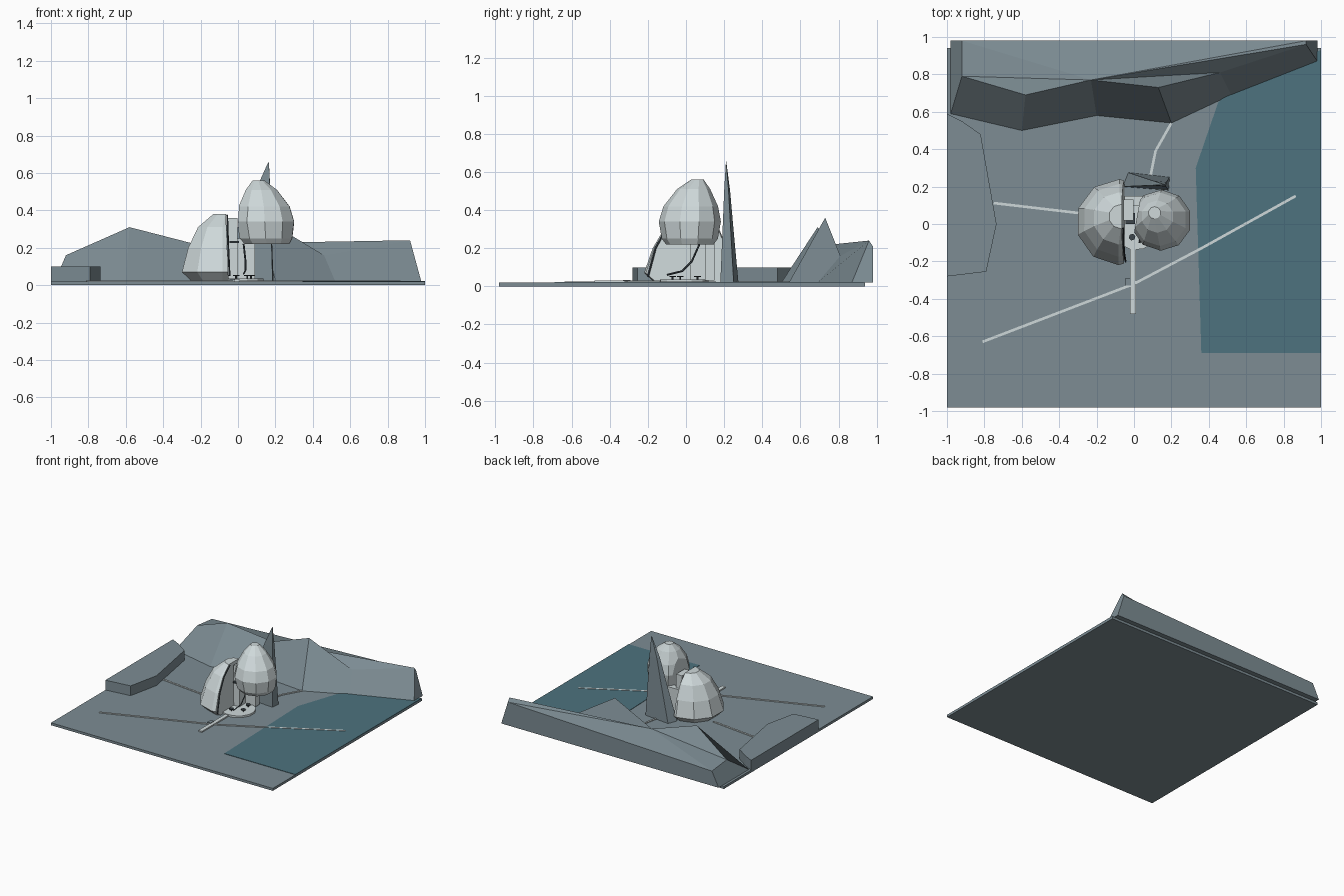
import bpy, bmesh, math
from mathutils import Vector

if "Cube" in bpy.data.objects:
    bpy.data.objects.remove(bpy.data.objects["Cube"])


def material(name, rgb):
    m = bpy.data.materials.new(name)
    m.diffuse_color = (*rgb, 1)
    m.use_nodes = True
    m.node_tree.nodes["Principled BSDF"].inputs["Base Color"].default_value = m.diffuse_color
    return m


STONE = material("slate_stone", (0.205, 0.265, 0.295))
WATER = material("deep_water", (0.074, 0.17, 0.21))
SHELL = material("pale_shell", (0.62, 0.69, 0.70))
DARK = material("dark_trim", (0.045, 0.06, 0.07))


def finish(bm, name, mat):
    bmesh.ops.recalc_face_normals(bm, faces=bm.faces)
    me = bpy.data.meshes.new(name)
    bm.to_mesh(me)
    bm.free()
    me.materials.append(mat)
    ob = bpy.data.objects.new(name, me)
    bpy.context.collection.objects.link(ob)
    return ob


def loft(name, rings, mat, clip=None):
    """Skin a stack of equal-length rings, cap both ends, optionally slice by a plane."""
    bm = bmesh.new()
    vs = [[bm.verts.new(p) for p in ring] for ring in rings]
    n = len(rings[0])
    for a, b in zip(vs, vs[1:]):
        for i in range(n):
            j = (i + 1) % n
            bm.faces.new((a[i], a[j], b[j], b[i]))
    bm.faces.new(vs[0][::-1])
    bm.faces.new(vs[-1])
    if clip:
        co, no = clip
        geom = bm.verts[:] + bm.edges[:] + bm.faces[:]
        cut = bmesh.ops.bisect_plane(bm, geom=geom, plane_co=co, plane_no=no, clear_outer=True)
        edges = [e for e in cut["geom_cut"] if isinstance(e, bmesh.types.BMEdge)]
        bmesh.ops.holes_fill(bm, edges=edges, sides=0)
    return finish(bm, name, mat)


def prism(name, outline, z0, z1, mat):
    return loft(name, [[(x, y, z) for x, y in outline] for z in (z0, z1)], mat)


def box(name, x0, x1, y0, y1, z0, z1, mat):
    return prism(name, [(x0, y0), (x1, y0), (x1, y1), (x0, y1)], z0, z1, mat)


def circle(cx, cy, z, r, n=10, turn=0.3):
    return [(cx + r * math.cos(turn + math.tau * i / n),
             cy + r * math.sin(turn + math.tau * i / n), z) for i in range(n)]


def path(name, pts, width, z1=0.026):
    """Thin strip with mitred joints following a line on the ground."""
    left, right = [], []
    for i, p in enumerate(pts):
        a, b = Vector(pts[max(i - 1, 0)]), Vector(pts[min(i + 1, len(pts) - 1)])
        d = (b - a).normalized()
        off = Vector((-d.y, d.x)) * width / 2
        left.append(tuple(Vector(p) + off))
        right.append(tuple(Vector(p) - off))
    prism(name, right + left[::-1], 0.018, z1, SHELL)


def rod(name, pts, radius, mat):
    cu = bpy.data.curves.new(name, "CURVE")
    cu.dimensions = "3D"
    cu.bevel_depth = radius
    cu.bevel_resolution = 0
    cu.use_fill_caps = True
    sp = cu.splines.new("POLY")
    sp.points.add(len(pts) - 1)
    for q, p in zip(sp.points, pts):
        q.co = (*p, 1)
    cu.materials.append(mat)
    ob = bpy.data.objects.new(name, cu)
    bpy.context.collection.objects.link(ob)


# Ground slab, lake and low terrace
box("ground_slab", -1, 1, -0.98, 0.94, 0, 0.02, STONE)
prism("lake", [(0.36, -0.69), (1, -0.69), (1, 0.93), (0.6, 0.8), (0.45, 0.65), (0.33, 0.3)],
      0.017, 0.023, WATER)
prism("terrace", [(-1, -0.28), (-0.79, -0.255), (-0.735, 0), (-0.82, 0.48),
                  (-0.92, 0.55), (-1, 0.59)], 0.02, 0.10, STONE)

# Mountain range: foot line, ridge line and straight rear wall
foot = [(-0.98, 0.59), (-0.6, 0.5), (-0.2, 0.58), (0.2, 0.54), (0.52, 0.69), (0.98, 0.87),
        (0.98, 0.98), (-0.98, 0.98)]
ridge = [(-0.92, 0.79, 0.16), (-0.58, 0.69, 0.31), (-0.23, 0.77, 0.22), (0.13, 0.73, 0.36),
         (0.46, 0.81, 0.16), (0.92, 0.96, 0.24), (0.92, 0.98, 0.21), (-0.92, 0.98, 0.14)]
bm = bmesh.new()
lo = [bm.verts.new((x, y, 0.02)) for x, y in foot]
hi = [bm.verts.new(p) for p in ridge]
for i in range(8):
    j = (i + 1) % 8
    bm.faces.new((lo[i], lo[j], hi[j], hi[i]))
bm.faces.new(lo[::-1])
for tri in ((0, 1, 2), (0, 2, 7), (2, 3, 4), (2, 4, 5), (2, 5, 6), (2, 6, 7)):
    bm.faces.new([hi[k] for k in tri])
finish(bm, "mountain_range", STONE)

# Footpaths
path("long_path", [(-0.81, -0.63), (0, -0.32), (0.36, -0.13), (0.865, 0.15)], 0.014)
path("entry_walk", [(-0.005, -0.48), (-0.005, -0.1)], 0.032, 0.03)
path("west_path", [(-0.75, 0.112), (-0.29, 0.058)], 0.014)
path("north_path", [(0.2, 0.54), (0.115, 0.39), (0.085, 0.24)], 0.014)
box("path_marker", -0.045, -0.015, -0.33, -0.29, 0.02, 0.034, STONE)

# Ground pod, sliced flat on its inner side
loft("ground_pod", [circle(-0.08, 0.01, 0.02, 0.175), circle(-0.08, 0.01, 0.07, 0.23),
                    circle(-0.08, 0.02, 0.2, 0.195), circle(-0.08, 0.03, 0.31, 0.14),
                    circle(-0.07, 0.04, 0.38, 0.065)],
     SHELL, clip=((-0.05, 0, 0), (1, 0, 0.04)))

# Raised pod, egg shaped, trimmed on its inner side
loft("raised_pod", [circle(0.155, 0.02, 0.22, 0.125), circle(0.15, 0.02, 0.25, 0.147),
                    circle(0.145, 0.02, 0.34, 0.163), circle(0.14, 0.025, 0.42, 0.143),
                    circle(0.125, 0.04, 0.51, 0.087), circle(0.11, 0.06, 0.56, 0.033)],
     SHELL, clip=((0.0, -0.05, 0), (-1, 0.18, 0)))

# Tall fin behind the pods
base = [(-0.06, 0.2), (-0.03, 0.275), (0.19, 0.25), (0.185, 0.18)]
tip = Vector((0.165, 0.21))
rings = []
for z, s in ((0.02, 1), (0.3, 0.6), (0.5, 0.33), (0.655, 0.02)):
    rings.append([(*(tip + (Vector(p) - tip) * s), z) for p in base])
loft("tall_fin", rings, STONE)

# Core between the pods: floor, walls and ledge
prism("court_floor", [p[:2] for p in circle(0.01, -0.01, 0, 0.13, 12)], 0.02, 0.035, SHELL)
box("core_column", -0.055, -0.002, 0.02, 0.13, 0.03, 0.36, SHELL)
box("rear_wall", -0.05, 0.09, 0.1, 0.15, 0.03, 0.25, SHELL)
box("upper_ledge", -0.045, 0.005, 0.0, 0.06, 0.225, 0.237, DARK)

# Dark rib, ramp rail and furniture
rod("pod_rib", [(-0.045, -0.2, 0.05), (-0.052, -0.16, 0.2), (-0.056, -0.1, 0.31),
                (-0.058, -0.02, 0.375)], 0.005, DARK)
rod("ramp_rail", [(0.03, -0.1, 0.06), (0.04, -0.02, 0.08), (0.04, 0.03, 0.13),
                  (0.03, 0.07, 0.22)], 0.005, DARK)
for k, (x, y) in enumerate(((-0.01, -0.07), (0.07, -0.03), (0.05, 0.06))):
    prism(f"table_{k}", [p[:2] for p in circle(x, y, 0, 0.018, 6)], 0.048, 0.055, DARK)
    prism(f"table_leg_{k}", [p[:2] for p in circle(x, y, 0, 0.005, 6)], 0.034, 0.048, DARK)
